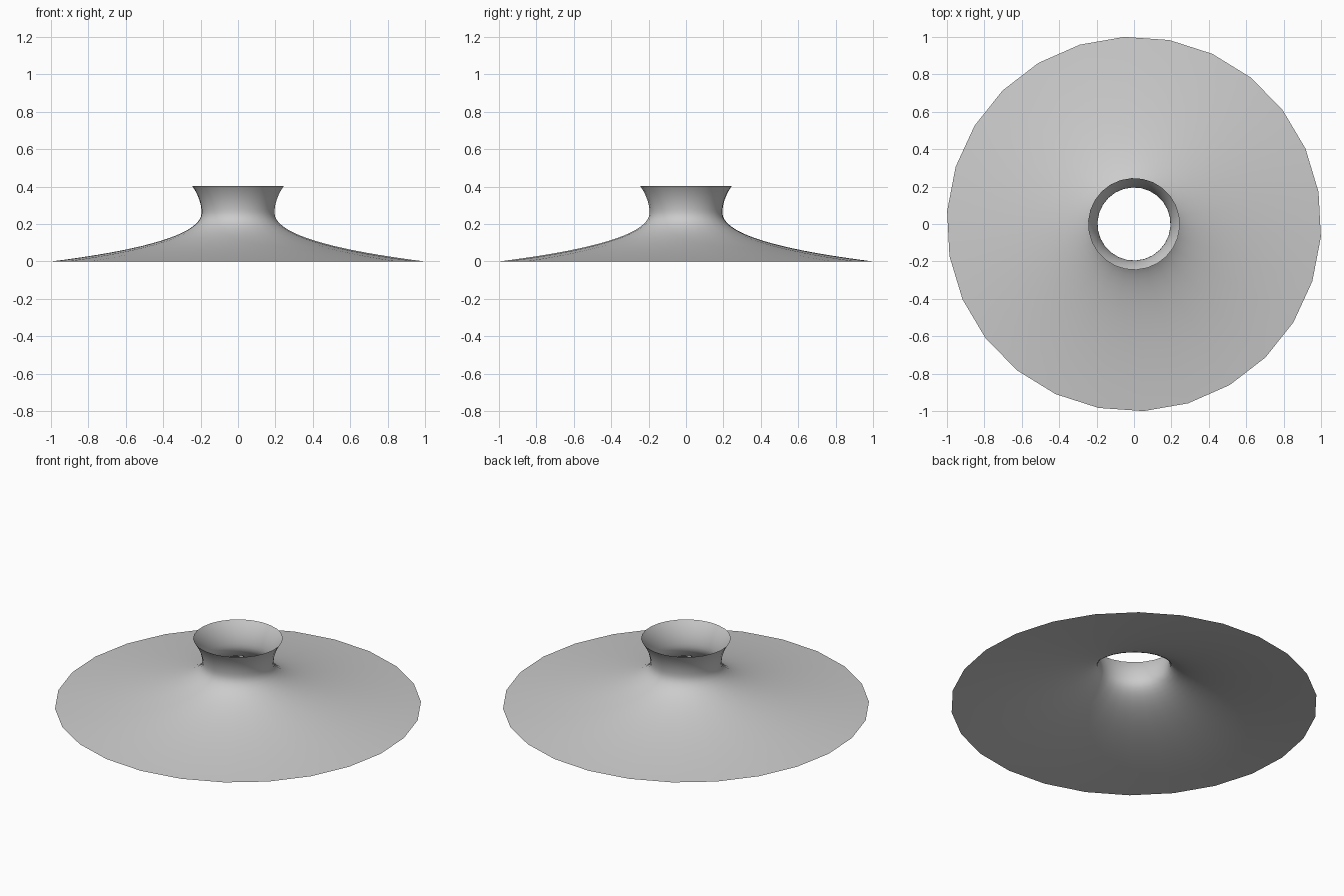
import bpy, bmesh, math
from mathutils import Vector, Matrix
from mathutils.geometry import interpolate_bezier

cube = bpy.data.objects.get("Cube")
if cube:
    bpy.data.objects.remove(cube)

SIDES = 26
PHASE = math.radians(9.9)

# Plain grey material
grey = bpy.data.materials.new("mid grey")
grey.use_nodes = True
colour = (0.6, 0.6, 0.6, 1)
grey.diffuse_color = colour
grey.node_tree.nodes["Principled BSDF"].inputs["Base Color"].default_value = colour


def arc(points, count):
    """Sample one bezier arc given as (radius, height) pairs."""
    return interpolate_bezier(*[Vector((r, 0, z)) for r, z in points], count)


# Profile: wide skirt rising to the waist, then the flared collar
skirt = arc([(1, 0), (0.6, 0.05), (0.195, 0.13), (0.195, 0.26)], 20)
collar = arc([(0.195, 0.26), (0.195, 0.31), (0.215, 0.36), (0.245, 0.403)], 9)
profile = skirt + collar[1:]

# Revolve the profile into an open, single-walled funnel
bm = bmesh.new()
rings = []
for p in profile:
    rings.append([bm.verts.new(Matrix.Rotation(PHASE + i * math.tau / SIDES, 3, "Z") @ p)
                  for i in range(SIDES)])
for low, high in zip(rings, rings[1:]):
    for i in range(SIDES):
        j = (i + 1) % SIDES
        face = bm.faces.new((low[i], low[j], high[j], high[i]))
        face.smooth = True

mesh = bpy.data.meshes.new("flared_funnel")
bm.to_mesh(mesh)
bm.free()
mesh.materials.append(grey)
funnel = bpy.data.objects.new("flared_funnel", mesh)
bpy.context.collection.objects.link(funnel)
